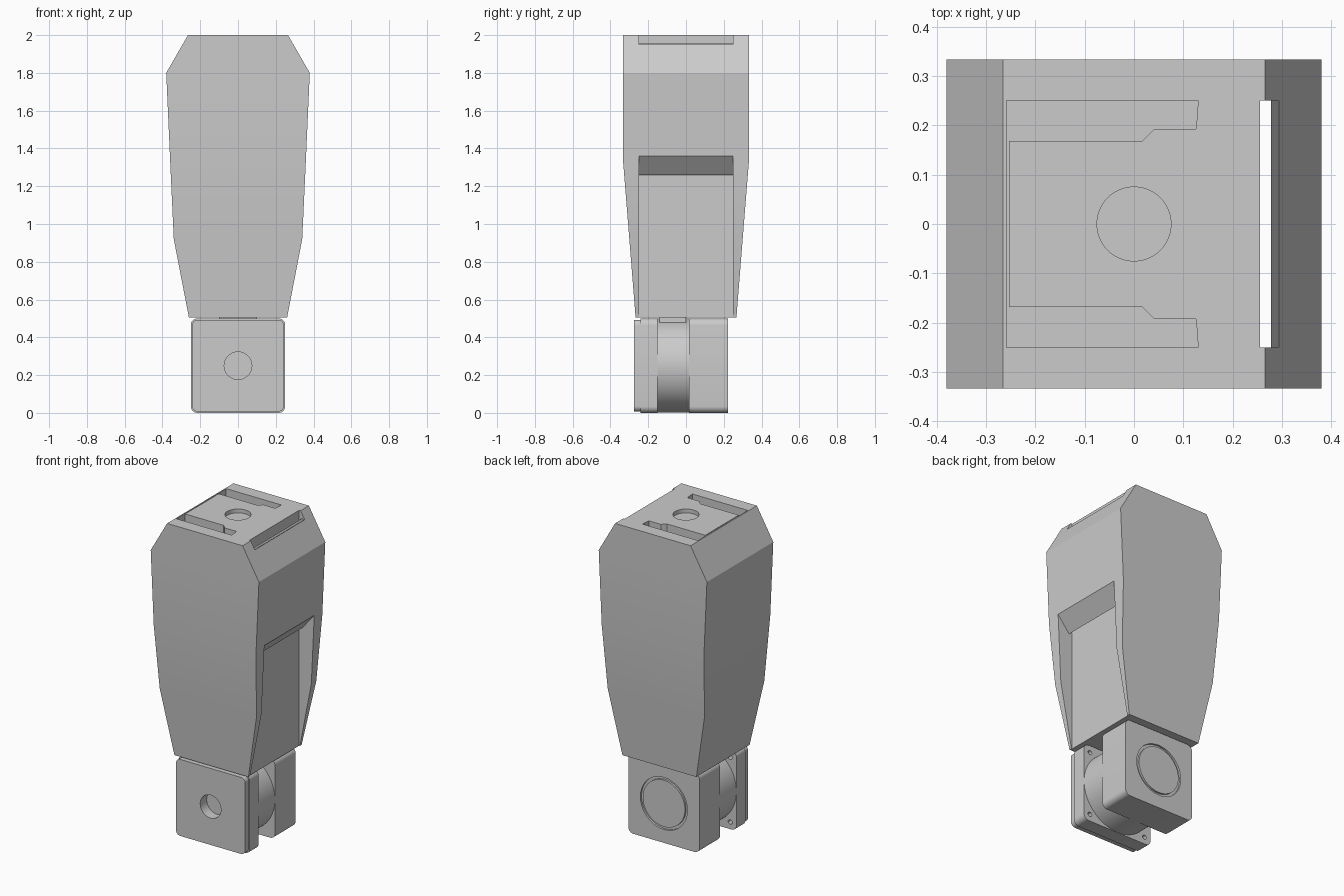
import bpy, bmesh
from math import cos, sin, pi
from mathutils import Vector

cube = bpy.data.objects.get("Cube")
if cube:
    bpy.data.objects.remove(cube, do_unlink=True)

# One plain grey for everything
grey = bpy.data.materials.new("light_grey")
grey.use_nodes = True
COLOUR = (0.6, 0.6, 0.6, 1)
grey.diffuse_color = COLOUR
for node in grey.node_tree.nodes:
    if node.type == 'BSDF_PRINCIPLED':
        node.inputs["Base Color"].default_value = COLOUR

MID = 0.25   # height of the joint axis


def loft(name, rings):
    """Closed solid through rings that have equal point counts."""
    bm = bmesh.new()
    loops = [[bm.verts.new(p) for p in ring] for ring in rings]
    n = len(loops[0])
    for low, high in zip(loops, loops[1:]):
        for i in range(n):
            j = (i + 1) % n
            bm.faces.new((low[i], low[j], high[j], high[i]))
    bm.faces.new(loops[0][::-1])
    bm.faces.new(loops[-1])
    bmesh.ops.recalc_face_normals(bm, faces=bm.faces)
    mesh = bpy.data.meshes.new(name)
    bm.to_mesh(mesh)
    bm.free()
    mesh.materials.append(grey)
    obj = bpy.data.objects.new(name, mesh)
    bpy.context.collection.objects.link(obj)
    return obj


def prism_y(name, pts, y0, y1):
    return loft(name, [[(x, y, z) for x, z in pts] for y in (y0, y1)])


def prism_z(name, pts, z0, z1):
    return loft(name, [[(x, y, z) for x, y in pts] for z in (z0, z1)])


def circle(r, cx=0, cy=0, n=64):
    return [(cx + r * cos(2 * pi * i / n), cy + r * sin(2 * pi * i / n)) for i in range(n)]


def rounded_square(half, r, cz, steps=6):
    pts = []
    for k, (sx, sz) in enumerate(((1, 1), (-1, 1), (-1, -1), (1, -1))):
        for i in range(steps + 1):
            a = pi / 2 * (k + i / steps)
            pts.append((sx * (half - r) + r * cos(a), cz + sz * (half - r) + r * sin(a)))
    return pts


def activate(obj):
    bpy.ops.object.select_all(action='DESELECT')
    obj.select_set(True)
    bpy.context.view_layer.objects.active = obj


def cut(target, *cutters):
    for cutter in cutters:
        cutter.hide_render = True
        mod = target.modifiers.new("cut", 'BOOLEAN')
        mod.operation = 'DIFFERENCE'
        mod.solver = 'EXACT'
        mod.object = cutter
        activate(target)
        bpy.ops.object.modifier_apply(modifier=mod.name)
        bpy.data.objects.remove(cutter, do_unlink=True)


def smooth(obj):
    activate(obj)
    bpy.ops.object.shade_smooth_by_angle(angle=pi / 6)


# Faceted main housing: (height, half width, half depth)
levels = ((0.505, 0.26, 0.267), (0.92, 0.34, 0.30), (1.33, 0.359, 0.333),
          (1.8, 0.38, 0.333), (2.0, 0.265, 0.333))
housing = loft("housing", [[(-w, -d, z), (w, -d, z), (w, d, z), (-w, d, z)]
                           for z, w, d in levels])

# Side recess running up into a slot that opens at the top
recess = [(0.255, 0.4), (0.5, 0.4), (0.5, 1.531), (0.278, 1.26), (0.278, 1.955),
          (0.292, 1.93), (0.292, 1.95), (0.4, 1.95), (0.4, 2.1), (0.255, 2.1)]
cut(housing, prism_y("recess_cutter", recess, -0.25, 0.25))

# Latch pockets, thin slit and round socket in the top
pocket = [(-0.257, 0.25), (0.13, 0.25), (0.126, 0.193), (0.042, 0.193),
          (0.017, 0.168), (-0.257, 0.168)]
for side in (1, -1):
    cut(housing, prism_z("pocket_cutter", [(x, side * y) for x, y in pocket], 1.95, 2.1))
slit = [(-0.258, -0.25), (-0.253, -0.25), (-0.253, 0.25), (-0.258, 0.25)]
cut(housing, prism_z("slit_cutter", slit, 1.95, 2.1),
    prism_z("socket_cutter", circle(0.075), 1.975, 2.1))
smooth(housing)

# Front cover and the bearing plate behind it
front_cover = prism_y("front_cover", rounded_square(0.243, 0.03, MID), -0.275, -0.24)
cut(front_cover, prism_y("bore_cutter", circle(0.073, 0, MID), -0.3, -0.2))
bearing_plate = prism_y("bearing_plate", rounded_square(0.25, 0.035, MID), -0.24, -0.15)
cut(bearing_plate, prism_y("bore_cutter", circle(0.073, 0, MID), -0.3, -0.21))
for sx in (1, -1):
    for sz in (1, -1):
        cut(bearing_plate, prism_y("screw_cutter", circle(0.014, sx * 0.205, MID + sz * 0.205, 20),
                                   -0.2, -0.1))

# Round hub between plate and rear block
hub = prism_y("hub", circle(0.249, 0, MID, 96), -0.152, 0.018)

# Rear block with a ring groove
rear_block = prism_y("rear_block", rounded_square(0.25, 0.035, MID), 0.015, 0.222)
groove = prism_y("groove_cutter", circle(0.165, 0, MID), 0.21, 0.3)
cut(groove, prism_y("groove_core", circle(0.148, 0, MID), 0.1, 0.4))
cut(rear_block, groove)

# Short neck joining hub and housing
neck = prism_z("neck", [(-0.1, -0.14), (0.1, -0.14), (0.1, 0.0), (-0.1, 0.0)], 0.47, 0.51)

for part in (front_cover, bearing_plate, hub, rear_block):
    smooth(part)
